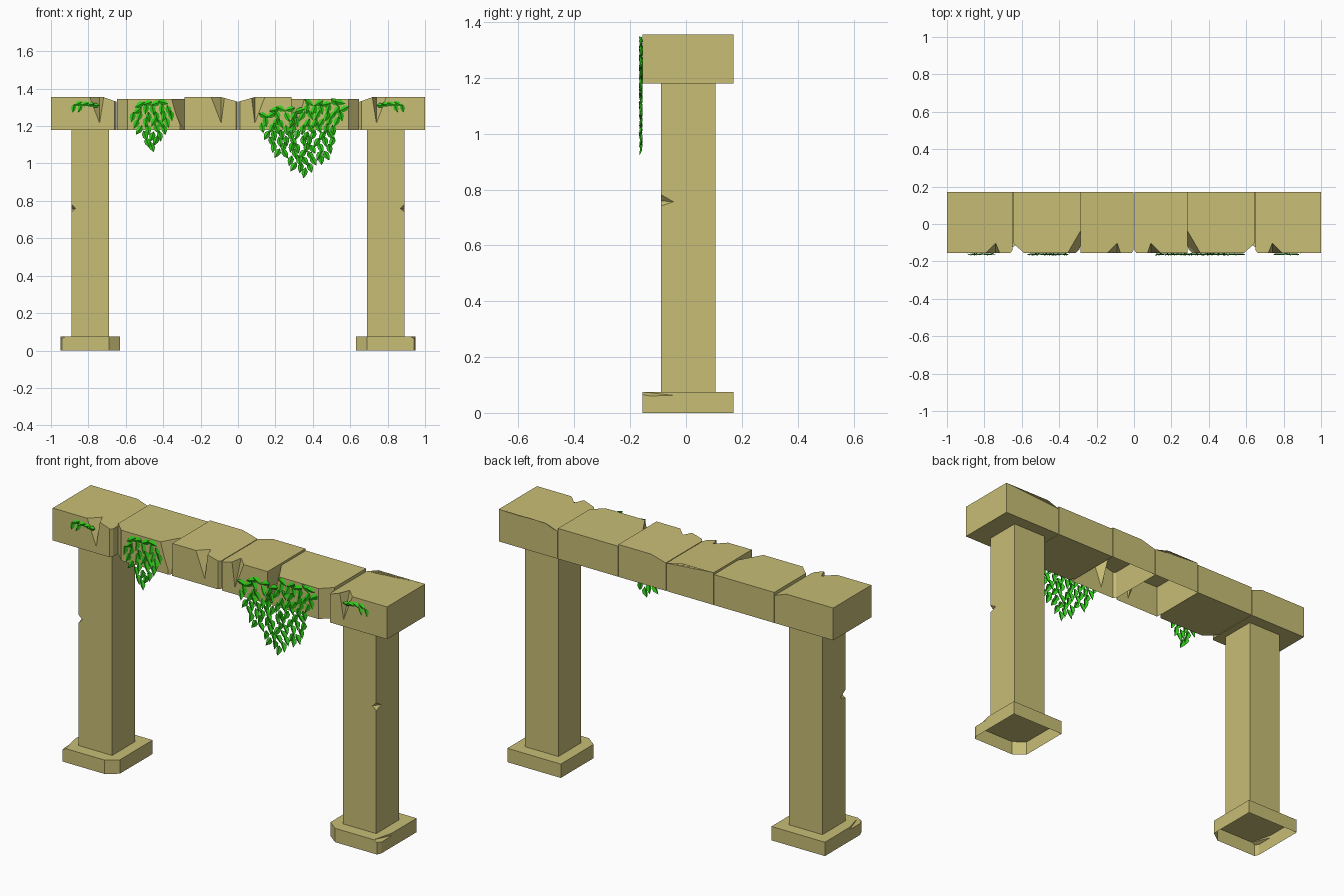
import bpy, bmesh, math, random
from mathutils import Vector, Matrix

if "Cube" in bpy.data.objects:
    bpy.data.objects.remove(bpy.data.objects["Cube"])

random.seed(4)
YF, YB = -0.155, 0.17
Z0, Z1 = 1.18, 1.355


def material(name, col):
    m = bpy.data.materials.new(name)
    m.diffuse_color = (*col, 1)
    m.use_nodes = True
    m.node_tree.nodes["Principled BSDF"].inputs["Base Color"].default_value = m.diffuse_color
    return m


STONE = material("sandstone", (0.58, 0.51, 0.18))
GREEN = material("leaf_green", (0.03, 0.62, 0.01))


def add_object(name, bm, mat):
    me = bpy.data.meshes.new(name)
    bm.to_mesh(me)
    bm.free()
    ob = bpy.data.objects.new(name, me)
    bpy.context.collection.objects.link(ob)
    me.materials.append(mat)
    return ob


def prism(outline, z0, z1):
    """Extrude an xy outline; z1 may be a function of x."""
    bm = bmesh.new()
    top = z1 if callable(z1) else (lambda x: z1)
    n = len(outline)
    lo = [bm.verts.new((x, y, z0)) for x, y in outline]
    hi = [bm.verts.new((x, y, top(x))) for x, y in outline]
    bm.faces.new(lo[::-1])
    bm.faces.new(hi)
    for i in range(n):
        j = (i + 1) % n
        bm.faces.new((lo[i], lo[j], hi[j], hi[i]))
    bmesh.ops.recalc_face_normals(bm, faces=bm.faces)
    return bm


def chip(ob, points):
    """Cut the convex hull of a few points out of a stone."""
    bm = bmesh.new()
    for p in points:
        bm.verts.new(p)
    bmesh.ops.convex_hull(bm, input=bm.verts)
    bmesh.ops.recalc_face_normals(bm, faces=bm.faces)
    cutter = add_object("chip_cutter", bm, STONE)
    cutter.hide_render = True
    mod = ob.modifiers.new("chip", "BOOLEAN")
    mod.object, mod.operation, mod.solver = cutter, "DIFFERENCE", "EXACT"
    deps = bpy.context.evaluated_depsgraph_get()
    old = ob.data
    new = bpy.data.meshes.new_from_object(ob.evaluated_get(deps))
    ob.modifiers.clear()
    ob.data = new
    bpy.data.meshes.remove(old)
    bpy.data.objects.remove(cutter)


def open_ends(ob, heights):
    """Remove the hidden horizontal faces at the given heights."""
    bm = bmesh.new()
    bm.from_mesh(ob.data)
    gone = [f for f in bm.faces if abs(f.normal.z) > 0.9
            and any(abs(f.calc_center_median().z - h) < 0.003 for h in heights)]
    bmesh.ops.delete(bm, geom=gone, context="FACES")
    bm.to_mesh(ob.data)
    bm.free()


def mirror_copy(ob, name):
    bm = bmesh.new()
    bm.from_mesh(ob.data)
    bmesh.ops.transform(bm, matrix=Matrix.Scale(-1, 4, (1, 0, 0)), verts=bm.verts)
    bmesh.ops.reverse_faces(bm, faces=bm.faces)
    add_object(name, bm, STONE)


def v_notch(xa, xb, apex):
    """V-shaped crack in the top front edge."""
    return [(xa, YF - .005, Z1 + .005), (xb, YF - .005, Z1 + .005),
            (apex, -0.10, Z1 + .005), (apex, YF - .001, 1.213)]


# Base slab with chipped inner and outer front corners
base = add_object("base_left", prism(
    [(-.94, YF), (-.69, YF), (-.63, -.11), (-.63, YB), (-.95, YB), (-.95, -.13)],
    0, 0.075), STONE)
chip(base, [(-.96, -.2, .08), (-.96, .0, .08), (-.91, -.2, .08), (-.96, -.2, .055), (-.955, -.02, .06)])
open_ends(base, [0])

# Pillar with a small chip in the outer edge
pillar = add_object("pillar_left", prism(
    [(-.89, -.09), (-.69, -.09), (-.69, .105), (-.89, .105)], .075, Z0), STONE)
chip(pillar, [(-.895, -.095, .79), (-.895, -.095, .735), (-.865, -.095, .76), (-.895, -.035, .755)])

# Lintel blocks: outer, inner, centre
outer = add_object("outer_block_left", prism(
    [(-1, YF), (-.72, YF), (-.66, YF), (-.65, -.14), (-.65, YB), (-.72, YB), (-1, YB)],
    Z0, lambda x: Z1 - .025 * max(0, (x + .72) / .07)), STONE)
chip(outer, v_notch(-.80, -.715, -.74))

inner = add_object("inner_block_left", prism(
    [(-.647, -.10), (-.59, YF), (-.31, YF), (-.287, -.13), (-.287, YB), (-.647, YB)],
    Z0, 1.345), STONE)
chip(inner, [(-.385, -.2, 1.36), (-.31, -.2, 1.17), (-.28, -.02, 1.36), (-.28, -.11, 1.17),
             (-.24, -.2, 1.36), (-.24, -.2, 1.17)])

centre = add_object("centre_block_left", prism(
    [(-.285, YF), (-.09, YF), (-.012, YF), (-.002, -.14), (-.002, YB), (-.09, YB), (-.285, YB)],
    Z0, lambda x: Z1 - .025 * max(0, (x + .09) / .09)), STONE)
chip(centre, v_notch(-.15, -.07, -.09))
open_ends(centre, [Z0])

for ob in (base, pillar, outer, inner, centre):
    mirror_copy(ob, ob.name.replace("left", "right"))


def interp(pts, x):
    for (xa, za), (xb, zb) in zip(pts, pts[1:]):
        if xa <= x <= xb:
            return za + (zb - za) * (x - xa) / (xb - xa)
    return pts[0][1] if x < pts[0][0] else pts[-1][1]


def leaf(bm, x, z, angle, size=0.06):
    """Pointed leaf folded along its midrib, hanging down when angle is 0."""
    rim = [(0, .5), (-.26, .2), (-.24, -.1), (0, -.5), (.24, -.1), (.26, .2)]
    turn = Matrix.Rotation(angle, 4, "Y") @ Matrix.Rotation(random.uniform(-.15, .15), 4, "X")
    vs = []
    for u, w in rim:
        y = -.004 if u == 0 else .004
        vs.append(bm.verts.new(turn @ Vector((u * size, y, w * size))
                               + Vector((x, -.161, z))))
    bm.faces.new(vs[:4])
    bm.faces.new([vs[0], vs[3], vs[4], vs[5]])


def vine(name, top, bottom):
    """Staggered rows of leaves between two outlines."""
    bm = bmesh.new()
    row, z = 0, 1.32
    x0, x1 = top[0][0], top[-1][0]
    while z > 0.9:
        x = x0 + .012 + (row % 2) * .021
        while x < x1:
            if interp(bottom, x) + .025 < z < interp(top, x) - .01:
                px = x + random.uniform(-.008, .008)
                pz = z + random.uniform(-.007, .007)
                near_top = z > interp(top, x) - .05
                a = random.choice((-1, 1)) * (random.uniform(.7, 1.4) if near_top
                                              else random.uniform(.1, .6))
                leaf(bm, px, pz, a)
            x += .042
        row += 1
        z -= .034
    add_object(name, bm, GREEN)


# Hanging ivy
vine("ivy_left", [(-.575, 1.29), (-.52, 1.345), (-.37, 1.345), (-.335, 1.31)],
     [(-.575, 1.23), (-.52, 1.13), (-.455, 1.04), (-.38, 1.12), (-.335, 1.25)])
vine("ivy_right", [(.12, 1.25), (.16, 1.30), (.33, 1.31), (.36, 1.345), (.54, 1.345), (.575, 1.31)],
     [(.12, 1.18), (.19, 1.03), (.28, .97), (.36, .89), (.46, 1.0), (.51, 1.09), (.575, 1.26)])

# Small sprigs on the outer blocks
for name, s in (("sprig_left", -1), ("sprig_right", 1)):
    bm = bmesh.new()
    for x, z, a in ((.88, 1.295, .2), (.845, 1.295, .4), (.855, 1.32, 1.1),
                    (.82, 1.318, 1.2), (.79, 1.315, 1.4), (.765, 1.31, 1.5)):
        leaf(bm, s * x, z, -s * a, .048)
    add_object(name, bm, GREEN)
